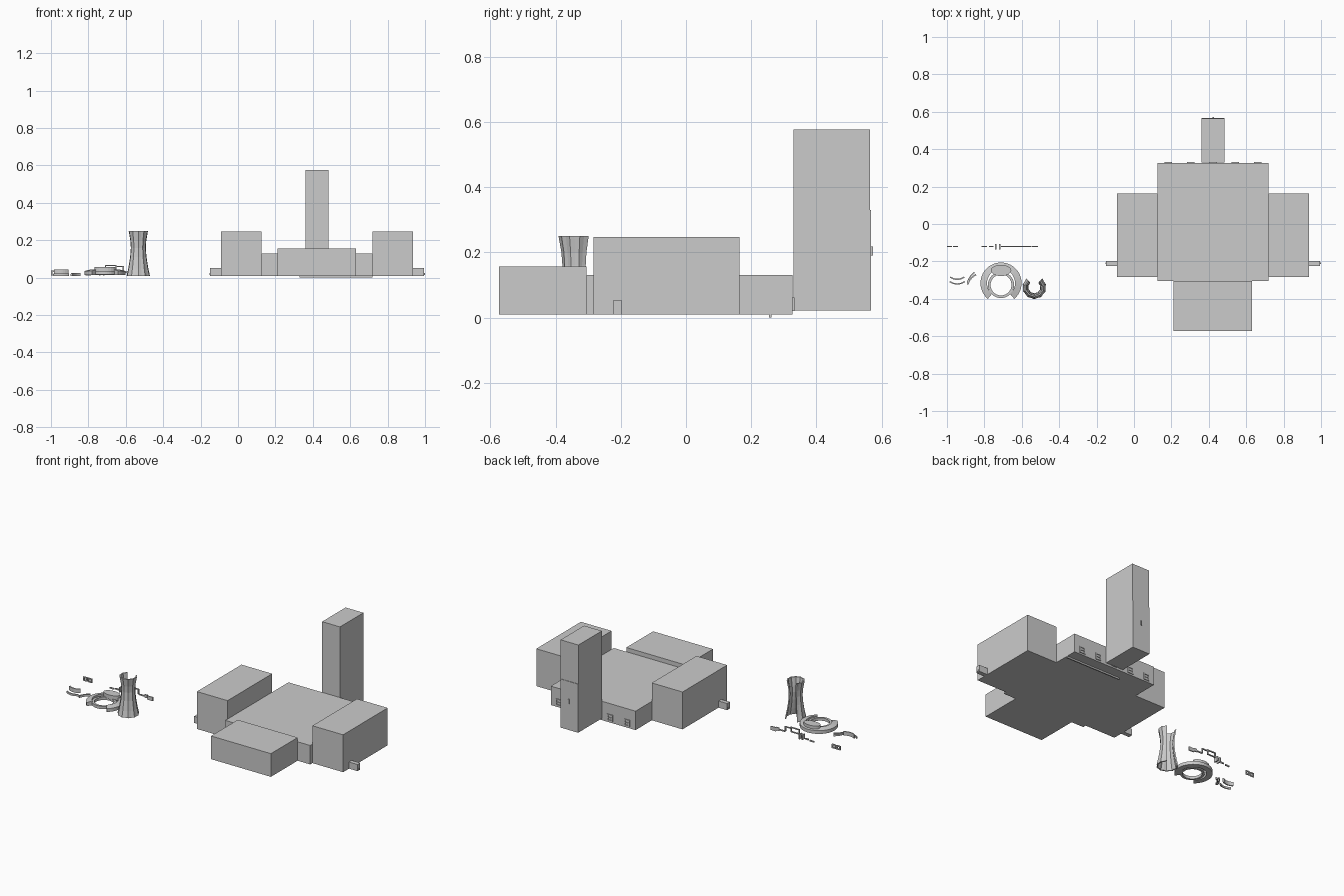
import bpy, bmesh
from math import sin, cos, radians

if "Cube" in bpy.data.objects:
    bpy.data.objects.remove(bpy.data.objects["Cube"])


def finish(name, bm):
    bmesh.ops.recalc_face_normals(bm, faces=bm.faces)
    mesh = bpy.data.meshes.new(name)
    bm.to_mesh(mesh)
    bm.free()
    ob = bpy.data.objects.new(name, mesh)
    bpy.context.collection.objects.link(ob)
    return ob


def box(name, x0, x1, y0, y1, z0, z1):
    bm = bmesh.new()
    bmesh.ops.create_cube(bm, size=1)
    for v in bm.verts:
        v.co = ((x0 + x1) / 2 + v.co.x * (x1 - x0),
                (y0 + y1) / 2 + v.co.y * (y1 - y0),
                (z0 + z1) / 2 + v.co.z * (z1 - z0))
    return finish(name, bm)


def arc_sweep(name, cx, cy, section, a0, a1, n, rib=0.0):
    """Sweep a closed (radius, z) section about a vertical axis."""
    bm = bmesh.new()
    rings = []
    for i in range(n + 1):
        a = radians(a0 + (a1 - a0) * i / n)
        k = 1 - rib * (i % 2)
        rings.append([bm.verts.new((cx + r * k * cos(a), cy + r * k * sin(a), z))
                      for r, z in section])
    m = len(section)
    for p, q in zip(rings, rings[1:]):
        for j in range(m):
            bm.faces.new((p[j], p[(j + 1) % m], q[(j + 1) % m], q[j]))
    bm.faces.new(rings[0])
    bm.faces.new(rings[-1])
    return finish(name, bm)


def slab(r0, r1, z0, z1):
    return [(r0, z0), (r1, z0), (r1, z1), (r0, z1)]


def frame(name, x0, x1, y0, y1, z0, z1, t):
    box(name + "_left", x0, x0 + t, y0, y1, z0, z1)
    box(name + "_right", x1 - t, x1, y0, y1, z0, z1)
    box(name + "_bottom", x0 + t, x1 - t, y0, y1, z0, z0 + t)
    box(name + "_top", x0 + t, x1 - t, y0, y1, z1 - t, z1)


# Main building halls
box("central_hall", 0.125, 0.72, -0.305, 0.327, 0.01, 0.13)
box("front_hall", 0.212, 0.632, -0.573, -0.305, 0.01, 0.157)
MID = 0.4225
for side, s in (("left", -1), ("right", 1)):
    def mx(a, b):
        return sorted((MID + s * a, MID + s * b))
    box(side + "_hall", *mx(0.2975, 0.513), -0.283, 0.164, 0.01, 0.247)
    box(side + "_entrance", *mx(0.513, 0.573), -0.224, -0.197, 0.01, 0.052)
    box(side + "_entrance_door", *mx(0.573, 0.576), -0.215, -0.206, 0.014, 0.025)

# Rear tower with lower panel and handle
box("tower", 0.36, 0.485, 0.329, 0.564, 0.022, 0.577)
box("tower_lower_panel", 0.36, 0.485, 0.564, 0.567, 0.022, 0.33)
box("tower_handle", 0.419, 0.427, 0.567, 0.573, 0.19, 0.218)

# Rear windows and the strip under the floor
for i in range(5):
    x = MID - 0.24 + 0.12 * i
    frame(f"window_{i}", x - 0.02, x + 0.02, 0.327, 0.332, 0.02, 0.062, 0.007)
    box(f"window_{i}_bar", x - 0.013, x + 0.013, 0.327, 0.331, 0.038, 0.043)
box("floor_strip", 0.33, 0.72, 0.254, 0.262, 0.0, 0.01)

# Flared cooling tower, open at the rear
outer = [(0.064, 0.01), (0.055, 0.05), (0.045, 0.11), (0.041, 0.16), (0.044, 0.2), (0.053, 0.25)]
section = outer + [(r - 0.008, z) for r, z in reversed(outer)]
arc_sweep("cooling_tower", -0.533, -0.338, section, 132, 408, 16, 0.07)

# Round plaza: open outer ring, inner ring and rear step
RX, RY = -0.711, -0.316
arc_sweep("plaza_outer_ring", RX, RY, [(0.075, 0.015), (0.11, 0.015), (0.11, 0.036), (0.075, 0.044)], -50, 230, 40)
arc_sweep("plaza_inner_ring", RX, RY - 0.01, slab(0.056, 0.07, 0.018, 0.036), 0, 360, 40)
bm = bmesh.new()
pts = [(RX + 0.055 * cos(radians(a)), RY + 0.068 + 0.03 * sin(radians(a)))
       for a in range(0, 360, 18)]
face = bm.faces.new([bm.verts.new((x, y, 0.03)) for x, y in pts])
up = bmesh.ops.extrude_face_region(bm, geom=[face])
for v in up["geom"]:
    if isinstance(v, bmesh.types.BMVert):
        v.co.z = 0.058
finish("plaza_rear_step", bm)

# Curved wall pieces on the far left
arc_sweep("curved_wall_front", -0.945, -0.25, slab(0.067, 0.074, 0.01, 0.022), -125, -55, 8)
arc_sweep("curved_wall_rear", -0.945, -0.23, slab(0.062, 0.069, 0.02, 0.045), -125, -55, 8)
arc_sweep("curved_wall_side_a", -0.81, -0.345, slab(0.078, 0.085, 0.01, 0.024), 115, 165, 6)
arc_sweep("curved_wall_side_b", -0.80, -0.335, slab(0.089, 0.096, 0.01, 0.02), 125, 170, 6)

# Row of thin panels, frames and poles
Y0, Y1 = -0.124, -0.117
for i, (x0, z0, x1, z1) in enumerate((
        (-0.815, 0.012, -0.785, 0.02), (-0.775, 0.016, -0.752, 0.024),
        (-0.655, 0.056, -0.61, 0.062), (-0.617, 0.03, -0.61, 0.056),
        (-0.61, 0.025, -0.565, 0.032), (-0.57, 0.02, -0.55, 0.04))):
    box(f"row_panel_{i}", x0, x1, Y0, Y1, z0, z1)
frame("left_gate", -1.0, -0.972, Y0, Y1, 0.012, 0.038, 0.007)
frame("left_gate_b", -0.967, -0.94, Y0, Y1, 0.012, 0.038, 0.007)
frame("middle_gate", -0.712, -0.65, Y0, Y1, 0.035, 0.068, 0.006)
box("right_panel", -0.548, -0.512, Y0, Y1, 0.012, 0.036)
for i, x in enumerate((-0.742, -0.722)):
    box(f"middle_post_{i}", x, x + 0.008, -0.135, -0.107, 0.012, 0.042)
